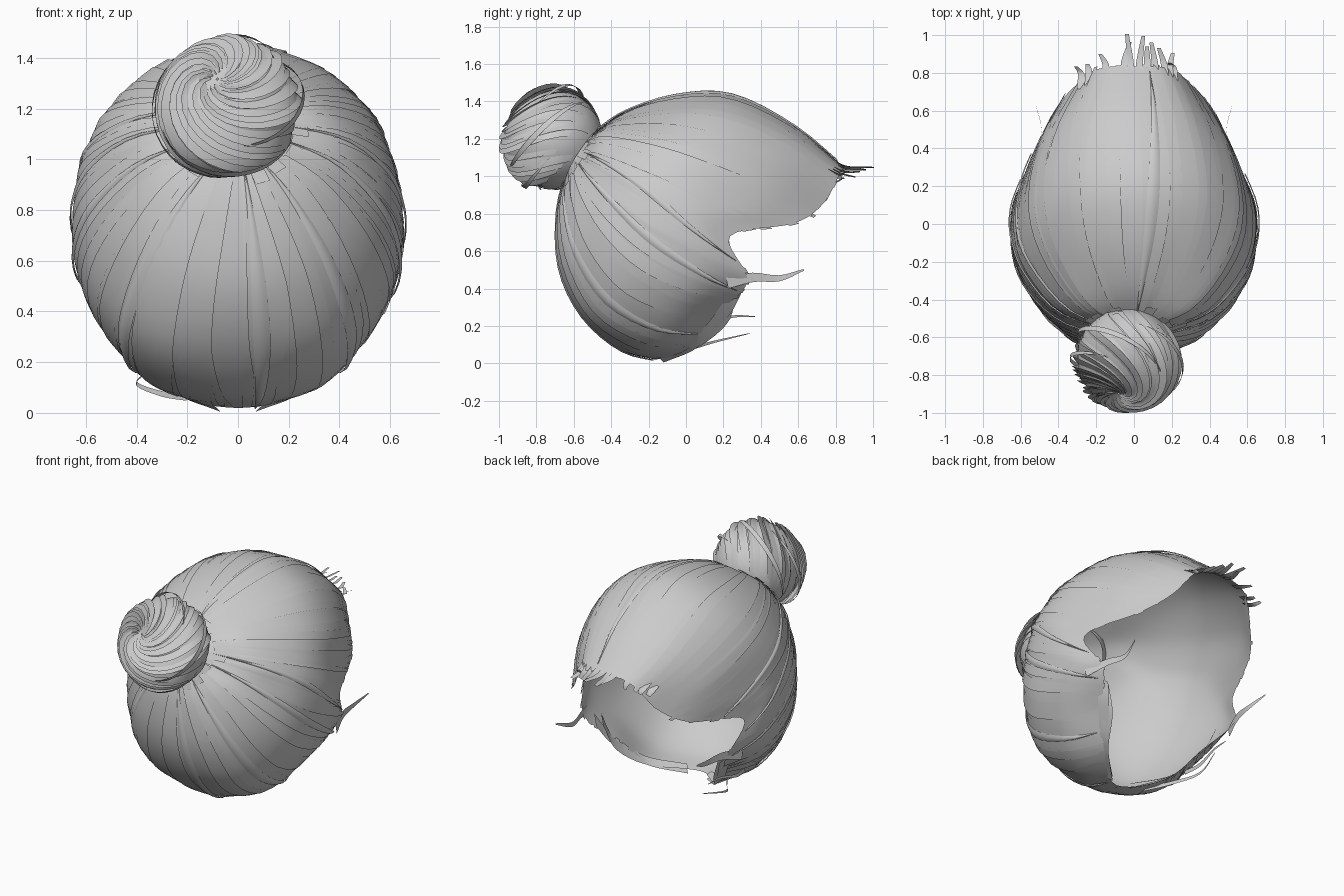
import bpy, bmesh, math, random
from mathutils import Vector as V

if "Cube" in bpy.data.objects:
    bpy.data.objects.remove(bpy.data.objects["Cube"])

random.seed(7)

# Half of the guide strands, from the crown (top) round the side to the nape;
# each runs from the bun root to the hairline.
GUIDES = [
    [(0, -.33, 1.345), (0, -.05, 1.44), (0, .25, 1.445), (0, .58, 1.28), (0, .86, 1.04)],
    [(.16, -.38, 1.30), (.28, -.08, 1.365), (.32, .22, 1.355), (.28, .55, 1.21), (.18, .85, 1.0)],
    [(.28, -.42, 1.245), (.465, -.13, 1.23), (.525, .15, 1.16), (.46, .47, 1.02), (.30, .76, .84)],
    [(.36, -.45, 1.16), (.56, -.19, 1.08), (.61, .05, .985), (.55, .34, .85), (.43, .60, .74)],
    [(.40, -.47, 1.07), (.575, -.27, .97), (.64, -.09, .88), (.645, .08, .78), (.59, .25, .67)],
    [(.36, -.53, .98), (.55, -.37, .82), (.635, -.17, .67), (.63, .10, .53), (.52, .35, .43)],
    [(.29, -.60, .90), (.46, -.50, .67), (.55, -.31, .45), (.52, -.06, .30), (.39, .19, .26)],
    [(.16, -.67, .83), (.28, -.63, .55), (.34, -.48, .27), (.32, -.22, .105), (.24, .03, .07)],
    [(0, -.69, .80), (0, -.68, .50), (0, -.56, .25), (0, -.36, .07), (0, -.15, .01)]]


def cat(p, t):
    """Catmull-Rom along four points."""
    a, b, c, d = p
    return .5 * (2 * b + (c - a) * t + (2 * a - 5 * b + 4 * c - d) * t * t
                 + (3 * b - a - 3 * c + d) * t ** 3)


def along(pts, v):
    n = len(pts) - 1
    x = v * n
    i = max(0, min(n - 1, int(x)))
    ext = [2 * pts[0] - pts[1]] + pts + [2 * pts[-1] - pts[-2]]
    return cat(ext[i:i + 4], x - i)


def guide(i):
    i %= 16
    a = i * math.pi / 8
    root = V((.1 * math.sin(a), -.58 + .054 * math.cos(a), 1.12 + .084 * math.cos(a)))
    s = 1 if i <= 8 else -1
    return [root] + [V((s * x, y, z)) for x, y, z in GUIDES[i if i <= 8 else 16 - i]]


ALL = [guide(i) for i in range(16)]


def cap(u, v, h=0):
    """Point on the hair cap: u round the root (0-16), v root to hairline."""
    i = math.floor(u)
    p = cat([along(ALL[(i + k) % 16], v) for k in (-1, 0, 1, 2)], u - i)
    return p + (p - V((0, 0, .75))).normalized() * (h - .006)


# Bun frame
BC, BR = V((-.035, -.71, 1.2)), .264
BA = V((-.2, -.8, .5)).normalized()
BX = BA.cross(V((0, 0, 1))).normalized()
BY = BX.cross(BA)


def bun(phi, th, h=0):
    """Point on the twisted bun: phi round the axis, th away from its tip."""
    phi += 4.2 * math.exp(-th * .75)
    r = BR * (1 - .15 * math.exp(-(th / .3) ** 2)) + h
    return BC + r * (BA * math.cos(th) + math.sin(th) * (BX * math.cos(phi) + BY * math.sin(phi)))


def grid(bm, rows):
    vs = [[bm.verts.new(p) for p in row] for row in rows]
    for a, b in zip(vs, vs[1:]):
        for j in range(len(a) - 1):
            bm.faces.new((a[j], b[j], b[j + 1], a[j + 1]))


def finish(bm, name):
    me = bpy.data.meshes.new(name)
    bmesh.ops.remove_doubles(bm, verts=bm.verts, dist=1e-5)
    bm.to_mesh(me)
    bm.free()
    me.polygons.foreach_set("use_smooth", [True] * len(me.polygons))
    ob = bpy.data.objects.new(name, me)
    bpy.context.collection.objects.link(ob)


def ribbon(bm, pts, width, side, n=12, taper=.85):
    """Tapering loose strand through a few points."""
    pts, side = [V(p) for p in pts], V(side).normalized()
    rows = []
    for k in range(n + 1):
        t = k / n
        p, w = along(pts, t), width * (1 - taper * t ** 1.5) / 2
        rows.append([p - side * w, p + side * w])
    grid(bm, rows)


# Continuous under-layer of the cap
bm = bmesh.new()
grid(bm, [[cap(u / 6, v / 24 * .985) for u in range(97)] for v in range(25)])
finish(bm, "hair_cap")

# Overlapping locks combed from the hairline back to the bun
bm = bmesh.new()
N = 70
for k in range(N):
    u0 = 16 * (k + random.uniform(-.3, .3)) / N
    w = random.uniform(.1, .24)
    drift = random.uniform(-.16, .16)
    low, tilt = random.uniform(.001, .004), random.uniform(.002, .010)
    v0, v1 = random.uniform(0, .05), random.uniform(.95, 1.0)
    rows = []
    for s in range(19):
        t = s / 18
        c = u0 + drift * math.sin(t * math.pi)
        ww = w * (1 - .6 * max(0, t - .6) / .4)
        rows.append([cap(c + ww * q, v0 + (v1 - v0) * t,
                         low + tilt * (q + 1) / 2 * math.sin(math.pi * min(1, t + .12)))
                     for q in (-1, 0, 1)])
    grid(bm, rows)
finish(bm, "combed_locks")

# Raised thin locks
bm = bmesh.new()
for u0, u1 in [(.2, .4), (3.6, 4.6), (4.7, 5.3), (6.7, 6.5), (7.7, 7.75), (9.3, 9.5),
               (11.2, 11), (12.4, 11.6), (13.3, 12.5)]:
    grid(bm, [[cap(u0 + (u1 - u0) * t + q * .1 * math.sin(math.pi * (.08 + .9 * t)),
                   .03 + .93 * t, .009 + .006 * (1 - q * q))
               for q in (-1, -.5, 0, .5, 1)] for t in [s / 18 for s in range(19)]])
finish(bm, "raised_locks")

# Bun core, open where it meets the head
bm = bmesh.new()
grid(bm, [[bun(p * math.pi / 20, .02 + 2.38 * t / 24) for p in range(41)] for t in range(25)])
finish(bm, "bun_core")

# Spiral locks of the bun, each with one lifted edge
bm = bmesh.new()
for k in range(34):
    p0 = 2 * math.pi * (k + random.uniform(-.3, .3)) / 34
    w, lift = random.uniform(.1, .18), random.uniform(.010, .034)
    t0, t1 = random.uniform(.06, .3), random.uniform(1.8, 2.35)
    curl = random.uniform(-.5, .1)
    grid(bm, [[bun(p0 + curl * t + q * w * (1 - .4 * t), t0 + (t1 - t0) * t,
                   .002 + lift * (q + 1) / 2 * math.sin(math.pi * (.1 + .85 * t)))
               for q in (-1, 0, 1)] for t in [s / 16 for s in range(17)]])
# Loops standing off the bun
for p0, span, th, slope, up in [(2.6, -1.9, 1.2, .6, .03), (.6, -2.0, 1.1, .8, .035),
                                (4.4, -2.0, 1.2, .7, .03), (5.4, -1.8, 1.0, .9, .03)]:
    grid(bm, [[bun(p0 + span * t, th + slope * t + q * .07 * math.sin(math.pi * (.08 + .9 * t)),
                   .012 + up * math.sin(math.pi * t)) for q in (-1, 0, 1)]
              for t in [s / 16 for s in range(17)]])
finish(bm, "bun_locks")

# Gathered hair between the cap and the bun
bm = bmesh.new()
for k in range(22):
    a = 2 * math.pi * k / 22 + random.uniform(-.1, .1)
    u = (a / math.pi * 8) % 16
    p, q = cap(u, random.uniform(.06, .13), .012), cap(u, 0, .03)
    end = q + V((0, -.09, .055))
    ribbon(bm, [p, q, end], .06, (math.cos(a), -.54 * math.sin(a), -.84 * math.sin(a)), 5)
finish(bm, "bun_root")

# Loose wisps: forehead, sideburns and nape
bm = bmesh.new()
for x in (-.28, -.24, -.15, -.05, -.02, .03, .07, .11, .16, .19, .21):
    L = .15 - abs(x) * .35 + random.uniform(-.03, .02)
    y, z = .845 - .9 * x * x, 1.05 - 1.0 * x * x
    ribbon(bm, [(x, y - .06, z + .035), (x, y + .02, z),
                (x + random.uniform(-.03, .03), y + L, z + random.uniform(-.02, .03))],
           .045, (1, 0, .3), 6, .55)
for s in (-1, 1):
    ribbon(bm, [(s * .57, .22, .43), (s * .52, .36, .46), (s * .49, .5, .455), (s * .52, .63, .5)],
           .06, (0, -.2, 1))
    # locks following the edge from the ear to the nape
    for d in (0, .03):
        ribbon(bm, [(s * (.48 - d), .27 - d, .4), (s * (.41 - d), .2, .27 - d),
                    (s * .27, .04, .10), (s * .08, -.13, .015 + d)], .09, (s * .5, -.5, .5), 14, .6)
ribbon(bm, [(-.2, -.15, .06), (-.30, .0, .075), (-.40, .15, .115), (-.36, .34, .16)], .025, (.3, 0, 1))
ribbon(bm, [(-.42, -.02, .2), (-.44, .1, .21), (-.43, .25, .25), (-.42, .37, .25)], .025, (.3, 0, 1))
finish(bm, "loose_wisps")
